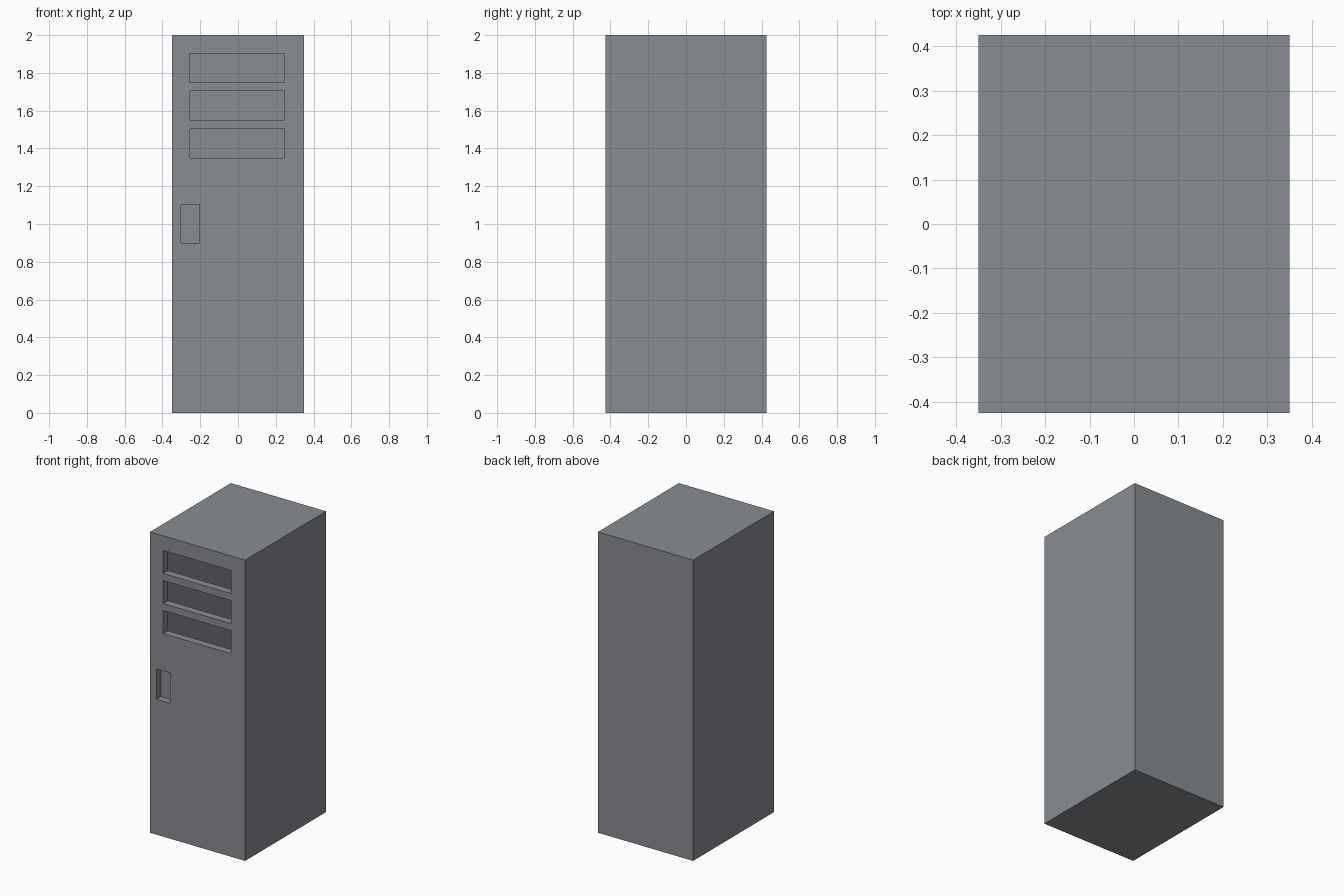
import bpy
import bmesh
from mathutils import Matrix, Vector

if "Cube" in bpy.data.objects:
    bpy.data.objects.remove(bpy.data.objects["Cube"])

grey = bpy.data.materials.new("steel grey")
grey.diffuse_color = (0.25, 0.265, 0.285, 1.0)
grey.use_nodes = True
grey.node_tree.nodes["Principled BSDF"].inputs["Base Color"].default_value = grey.diffuse_color


def box(name, lo, hi):
    """Box between two opposite corners."""
    lo, hi = Vector(lo), Vector(hi)
    bm = bmesh.new()
    bmesh.ops.create_cube(bm, size=1, matrix=Matrix.Translation((lo + hi) / 2)
                          @ Matrix.Diagonal((*(hi - lo), 1)))
    mesh = bpy.data.meshes.new(name)
    bm.to_mesh(mesh)
    bm.free()
    mesh.materials.append(grey)
    obj = bpy.data.objects.new(name, mesh)
    bpy.context.collection.objects.link(obj)
    return obj


def cut(target, cutter):
    """Subtract the cutter, bake the result and remove the cutter."""
    mod = target.modifiers.new("cut", 'BOOLEAN')
    mod.operation = 'DIFFERENCE'
    mod.solver = 'EXACT'
    mod.object = cutter
    cutter.hide_render = True
    bpy.context.view_layer.objects.active = target
    bpy.ops.object.modifier_apply(modifier=mod.name)
    bpy.data.objects.remove(cutter, do_unlink=True)


W, D, H, T = 0.35, 0.425, 2.0, 0.05   # half width, half depth, height, wall

# Hollow cabinet
cabinet = box("locker_cabinet", (-W, -D, 0), (W, D, H))
cut(cabinet, box("cavity", (-W + T, -D + T, T), (W - T, D - T, H - T)))

# Three vent slots through the front
for z in (1.35, 1.55, 1.75):
    cut(cabinet, box("vent_slot", (-0.253, -D - 0.1, z), (0.247, -D + 0.1, z + 0.153)))

# Recessed handle, closed at the back
cut(cabinet, box("handle_recess", (-0.303, -D - 0.1, 0.9), (-0.203, -D + T - 0.003, 1.103)))
